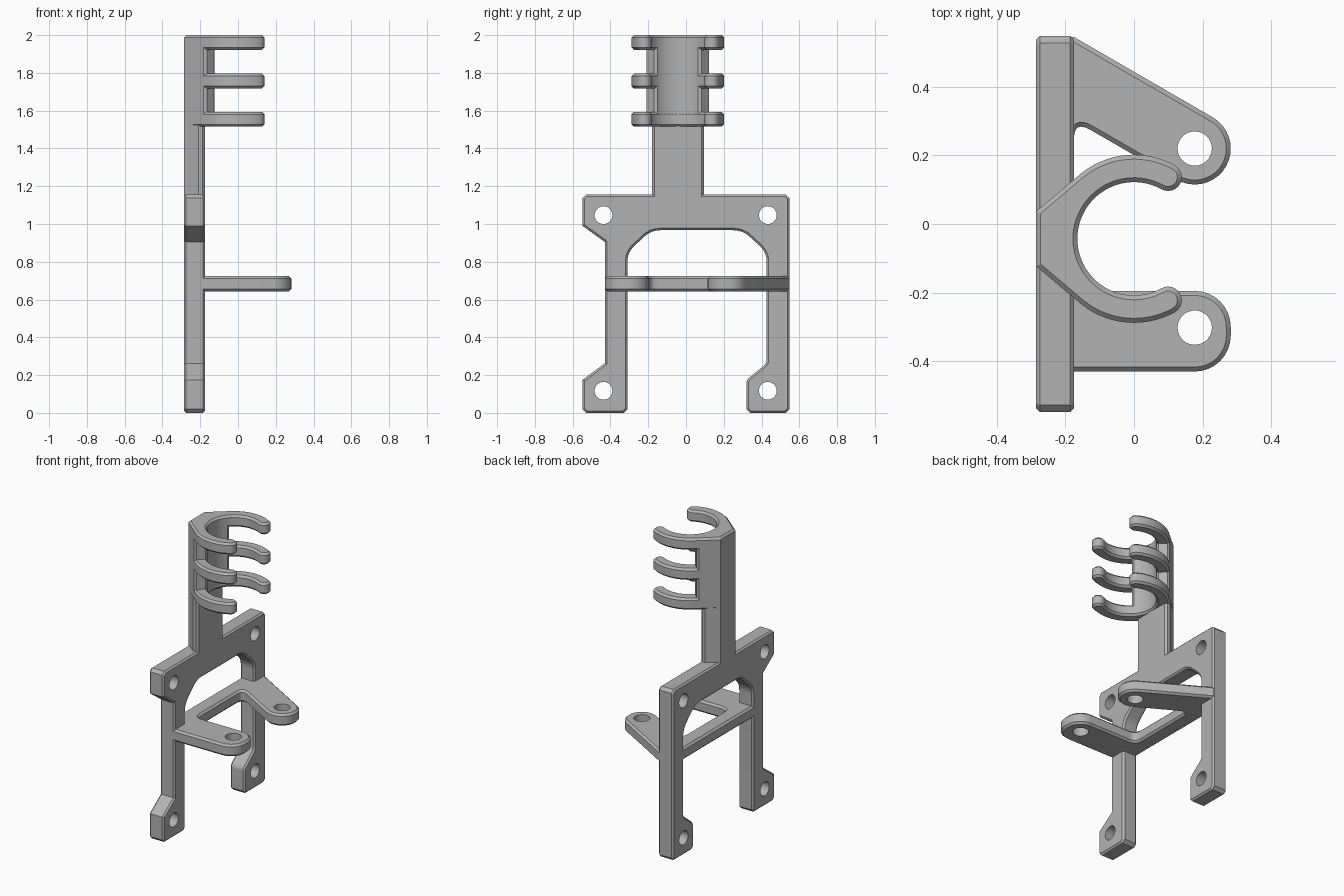
import bpy, bmesh
from math import sin, cos, radians
from mathutils import Vector

if "Cube" in bpy.data.objects:
    bpy.data.objects.remove(bpy.data.objects["Cube"])

grey = bpy.data.materials.new("plain grey")
grey.use_nodes = True
grey.diffuse_color = (0.45, 0.45, 0.45, 1)
grey.node_tree.nodes["Principled BSDF"].inputs["Base Color"].default_value = grey.diffuse_color

BACK, FRONT = -0.285, -0.175      # thickness range of the upright frame
CLIP_Y = -0.043                   # centre line of the stem and clips


def arc(cx, cy, r, start, end, n):
    """Points along a circular arc, angles in degrees."""
    angles = [radians(start + (end - start) * i / n) for i in range(n + 1)]
    return [(cx + r * cos(a), cy + r * sin(a)) for a in angles]


def soften(corners):
    """Outline from (u, v, cut, segments) corners: chamfers or rounded corners."""
    out = []
    for i, (u, v, cut, n) in enumerate(corners):
        p = Vector((u, v))
        if not cut:
            out.append((u, v))
            continue
        a = Vector(corners[i - 1][:2])
        b = Vector(corners[(i + 1) % len(corners)][:2])
        a = p + (a - p).normalized() * cut
        b = p + (b - p).normalized() * cut
        for k in range(n + 1):
            t = k / n
            out.append(tuple(a * (1 - t) ** 2 + p * 2 * t * (1 - t) + b * t * t))
    return out


def activate(ob):
    bpy.ops.object.select_all(action='DESELECT')
    ob.select_set(True)
    bpy.context.view_layer.objects.active = ob


def prism(name, outline, axis, lo, hi, bevel=0.0, holes=(), hole_radius=0.05):
    """Extrude an outline along X or Z, chamfer its rims, then drill the holes."""
    def place(u, v, h):
        return (h, u, v) if axis == 'X' else (u, v, h)

    bm = bmesh.new()
    rings = [[bm.verts.new(place(u, v, h)) for u, v in outline] for h in (lo, hi)]
    for ring in rings:
        bm.faces.new(ring)
    for i in range(len(outline)):
        bm.faces.new((rings[0][i - 1], rings[0][i], rings[1][i], rings[1][i - 1]))
    bmesh.ops.recalc_face_normals(bm, faces=bm.faces)
    mesh = bpy.data.meshes.new(name)
    bm.to_mesh(mesh)
    bm.free()
    mesh.materials.append(grey)
    ob = bpy.data.objects.new(name, mesh)
    bpy.context.collection.objects.link(ob)
    activate(ob)
    if bevel:
        mod = ob.modifiers.new("chamfer", 'BEVEL')
        mod.width = bevel
        mod.segments = 1
        mod.limit_method = 'ANGLE'
        mod.angle_limit = radians(60)
        mod.use_clamp_overlap = False
        bpy.ops.object.modifier_apply(modifier=mod.name)
    for u, v in holes:
        cutter = prism("hole_cutter", arc(u, v, hole_radius, 0, 350, 35), axis, lo - 0.1, hi + 0.1)
        cutter.hide_render = True
        mod = ob.modifiers.new("hole", 'BOOLEAN')
        mod.operation = 'DIFFERENCE'
        mod.solver = 'EXACT'
        mod.object = cutter
        activate(ob)
        bpy.ops.object.modifier_apply(modifier=mod.name)
        bpy.data.objects.remove(cutter)
    activate(ob)
    bpy.ops.object.shade_smooth_by_angle(angle=radians(30))
    return ob


# Upright frame: two legs with drilled feet under a wide head plate
C = 0.02
frame = soften([
    (-0.548, 1.157, C, 1), (0.548, 1.157, C, 1), (0.548, 0, C, 1), (0.32, 0, C, 1),
    (0.32, 0.175, 0.02, 3), (0.427, 0.262, 0.02, 3),
    (0.427, 0.85, 0.05, 6), (0.30, 0.967, 0.05, 6),
    (-0.185, 0.967, 0.05, 6), (-0.31, 0.85, 0.05, 6),
    (-0.31, 0, C, 1), (-0.548, 0, C, 1), (-0.548, 0.175, 0, 1), (-0.43, 0.262, 0, 1),
    (-0.43, 0.905, 0, 1), (-0.548, 0.99, 0, 1)])
prism("upright_frame", frame, 'X', BACK, FRONT, 0.011,
      [(y, z) for y in (-0.437, 0.433) for z in (0.117, 1.047)], 0.047)

# Shelf: a crossbar with a straight arm and a slanted arm, each with an eyelet
EYE_X, EYE_R = 0.177, 0.105
tip = arc(EYE_X, -0.325, EYE_R, -90, 0, 8) + arc(EYE_X, -0.30, EYE_R, 0, 90, 8)
slanted_tip = arc(EYE_X, 0.22, EYE_R, -120, 60, 18)
corners = [(BACK, -0.43, 0, 1)]
corners += [(x, y, 0, 1) for x, y in tip]
corners += [(FRONT, -0.195, 0.05, 6), (FRONT, 0.302, 0.055, 8)]
corners += [(x, y, 0, 1) for x, y in slanted_tip]
corners += [(FRONT, 0.545, 0, 1), (BACK, 0.545, 0, 1)]
prism("shelf_arms", soften(corners), 'Z', 0.643, 0.724, 0.013,
      [(EYE_X, 0.22), (EYE_X, -0.302)])

# Stem rising from the head plate, with slanted back corners
side = [(BACK, 0.08), (-0.21, 0.138), (FRONT - 0.013, 0.138), (FRONT, 0.125)]
stem = [(x, CLIP_Y + y) for x, y in side] + [(x, CLIP_Y - y) for x, y in reversed(side)]
prism("stem", stem, 'Z', 1.13, 1.55)

# Clip column: the curved back wall shared by the three clips
INNER, OUTER, OPEN = 0.165, 0.245, 61
column = [(BACK, CLIP_Y + 0.08), (-0.174, CLIP_Y + 0.174)]
column += arc(0, CLIP_Y, INNER, 135, 225, 18)
column += [(-0.174, CLIP_Y - 0.174), (BACK, CLIP_Y - 0.08)]
prism("clip_column", column, 'Z', 1.515, 2.0, 0.013)

# Three open clips with rounded finger ends
MID, CAP = (INNER + OUTER) / 2, (OUTER - INNER) / 2
end_x, end_y = MID * cos(radians(OPEN)), MID * sin(radians(OPEN))
clip = [(BACK, CLIP_Y + 0.08)]
clip += arc(0, CLIP_Y, OUTER, 128.7, OPEN, 14)[:-1]
clip += arc(end_x, CLIP_Y + end_y, CAP, OPEN, OPEN - 180, 12)
clip += arc(0, CLIP_Y, INNER, OPEN, 360 - OPEN, 44)[1:-1]
clip += arc(end_x, CLIP_Y - end_y, CAP, 180 - OPEN, -OPEN, 12)
clip += arc(0, CLIP_Y, OUTER, 360 - OPEN, 231.3, 14)[1:]
clip += [(BACK, CLIP_Y - 0.08)]
for label, z in (("lower", 1.515), ("middle", 1.717), ("upper", 1.921)):
    prism(label + "_clip", clip, 'Z', z, z + 0.079, 0.013)
